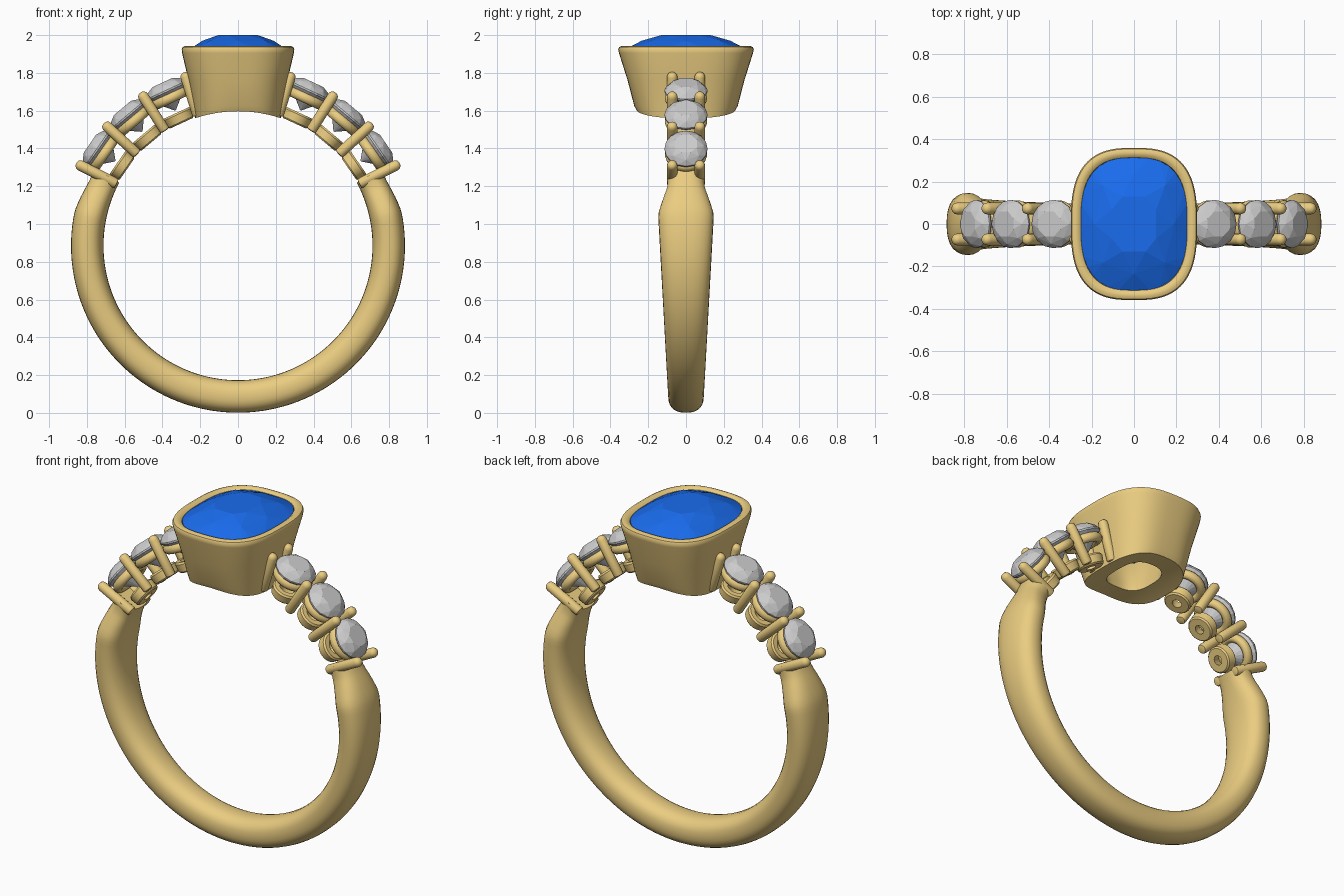
import bpy, bmesh, math
from mathutils import Matrix, Vector

if "Cube" in bpy.data.objects:
    bpy.data.objects.remove(bpy.data.objects["Cube"])

CZ, RI, RO = 0.885, 0.712, 0.884      # ring centre height, finger radius, outer radius


def material(name, rgb):
    m = bpy.data.materials.new(name)
    m.diffuse_color = (*rgb, 1)
    m.use_nodes = True
    m.node_tree.nodes["Principled BSDF"].inputs["Base Color"].default_value = m.diffuse_color
    return m


GOLD = material("gold", (0.83, 0.61, 0.22))
BLUE = material("blue", (0.01, 0.15, 0.85))


def finish(name, bm, mat=None, matrix=None, smooth=35):
    bmesh.ops.recalc_face_normals(bm, faces=bm.faces[:])
    me = bpy.data.meshes.new(name)
    bm.to_mesh(me)
    bm.free()
    ob = bpy.data.objects.new(name, me)
    bpy.context.collection.objects.link(ob)
    if mat:
        me.materials.append(mat)
    if matrix:
        ob.matrix_world = matrix
    if smooth:
        bpy.ops.object.select_all(action='DESELECT')
        ob.select_set(True)
        bpy.context.view_layer.objects.active = ob
        bpy.ops.object.shade_smooth_by_angle(angle=math.radians(smooth))
    return ob


def loft(rings, closed=False, caps=True):
    bm = bmesh.new()
    vs = [[bm.verts.new(p) for p in r] for r in rings]
    n = len(vs[0])
    for i in range(len(vs) - (0 if closed else 1)):
        a, b = vs[i], vs[(i + 1) % len(vs)]
        for j in range(n):
            k = (j + 1) % n
            bm.faces.new((a[j], a[k], b[k], b[j]))
    if caps and not closed:
        bm.faces.new(vs[0])
        bm.faces.new(vs[-1])
    return bm


def outline(a, b, power, count, shift=0.0):
    """Points of a superellipse with half sizes a and b."""
    pts = []
    for i in range(count):
        t = 2 * math.pi * (i + shift) / count
        c, s = math.cos(t), math.sin(t)
        pts.append((a * math.copysign(abs(c) ** (2 / power), c),
                    b * math.copysign(abs(s) ** (2 / power), s)))
    return pts


def lathe(profile, count=24, closed=False):
    return loft([[(x, y, z) for x, y in outline(r, r, 2, count)] for r, z in profile], closed)


def radial(deg, side):
    """Frame at the ring centre whose z axis points outward at an angle above the horizon."""
    return Matrix.Translation((0, 0, CZ)) @ Matrix.Rotation(side * math.radians(90 - deg), 4, 'Y')


def gem(name, a, b, power, levels, matrix, mat=None):
    """Faceted stone: hull of rings (scale, height, point count, angular shift)."""
    bm = bmesh.new()
    for s, h, n, shift in levels:
        for x, y in outline(a * s, b * s, power, n, shift):
            bm.verts.new((x, y, h))
    res = bmesh.ops.convex_hull(bm, input=bm.verts[:])
    junk = {v for v in res["geom_interior"] + res["geom_unused"] if isinstance(v, bmesh.types.BMVert)}
    bmesh.ops.delete(bm, geom=list(junk), context='VERTS')
    return finish(name, bm, mat, matrix, smooth=0)


# band: lofted oval section, widest at the shoulders
rings = []
steps = 110
for i in range(steps + 1):
    deg = 28 - 236 * i / steps
    t = math.radians(deg)
    up = deg if deg > -90 else -180 - deg
    h = CZ + 0.8 * math.sin(t)
    w = 0.094 + 0.053 * (h - 0.08) / 0.96
    ro = RO
    if up > 12:
        f = min(1, (up - 12) / 11)
        w += (0.098 - w) * f
        ro -= 0.025 * f
    mid, half = (ro + RI) / 2, (ro - RI) / 2
    rings.append([((mid + u) * math.cos(t), v, CZ + (mid + u) * math.sin(t))
                  for u, v in outline(half, w, 2.4, 28)])
finish("band", loft(rings), GOLD)

# centre bezel: tapered cushion cup, underside follows the finger circle
cup = [(0.12, 0.15, None), (0.16, 0.19, None), (0.20, 0.235, None), (0.226, 0.258, None),
       (0.236, 0.274, 1.625), (0.262, 0.309, 1.76), (0.296, 0.355, 1.905),
       (0.298, 0.359, 1.924), (0.293, 0.354, 1.936), (0.28, 0.341, 1.942),
       (0.263, 0.325, 1.94), (0.251, 0.313, 1.93), (0.247, 0.309, 1.90),
       (0.19, 0.235, 1.80), (0.13, 0.16, 1.64)]
rings = [[(x, y, z or CZ + math.sqrt(RI ** 2 - x * x)) for x, y in outline(a, b, 2.8, 72)]
         for a, b, z in cup]
finish("bezel", loft(rings, closed=True), GOLD, smooth=40)

# centre stone
gem("center_stone", 0.252, 0.314, 2.7,
    [(0.44, 0.075, 8, 0.5), (0.75, 0.045, 8, 0), (1, 0.003, 32, 0), (1, -0.01, 32, 0),
     (0.5, -0.15, 8, 0.5), (0.02, -0.25, 8, 0)],
    Matrix.Translation((0, 0, 1.925)), BLUE)

# side settings on both shoulders
cut = [(0.55, 0.952, 8, 0.5), (0.82, 0.934, 8, 0), (1, 0.907, 16, 0), (1, 0.898, 16, 0),
       (0.5, 0.845, 8, 0.5), (0.03, 0.79, 8, 0)]
upper = [(0.088 + 0.024 * math.cos(k * math.pi / 6), 0.86 + 0.027 * math.sin(k * math.pi / 6))
         for k in range(12)]
lower = [(0.026, 0.714), (0.066, 0.714), (0.074, 0.722), (0.08, 0.765), (0.072, 0.775), (0.045, 0.775)]
rod = [(0.012, 0.72), (0.024, 0.723), (0.028, 0.732), (0.028, 0.935),
       (0.025, 0.948), (0.017, 0.957), (0.006, 0.961)]
for side, word in ((1, "right"), (-1, "left")):
    for i, deg in enumerate((34.6, 50, 65.2)):
        m = radial(deg, side)
        gem(f"side_stone_{word}_{i}", 0.114, 0.114, 2, cut, m)
        finish(f"upper_seat_{word}_{i}", lathe(upper, 32, True), GOLD, m)
        finish(f"lower_seat_{word}_{i}", lathe(lower, 28, True), GOLD, m)
    for i, deg in enumerate((27, 42.3, 57.6, 72.8)):
        for y in (-0.073, 0.073):
            finish(f"prong_{word}_{i}", lathe(rod, 16), GOLD,
                   radial(deg, side) @ Matrix.Translation((0, y, 0)), smooth=50)
